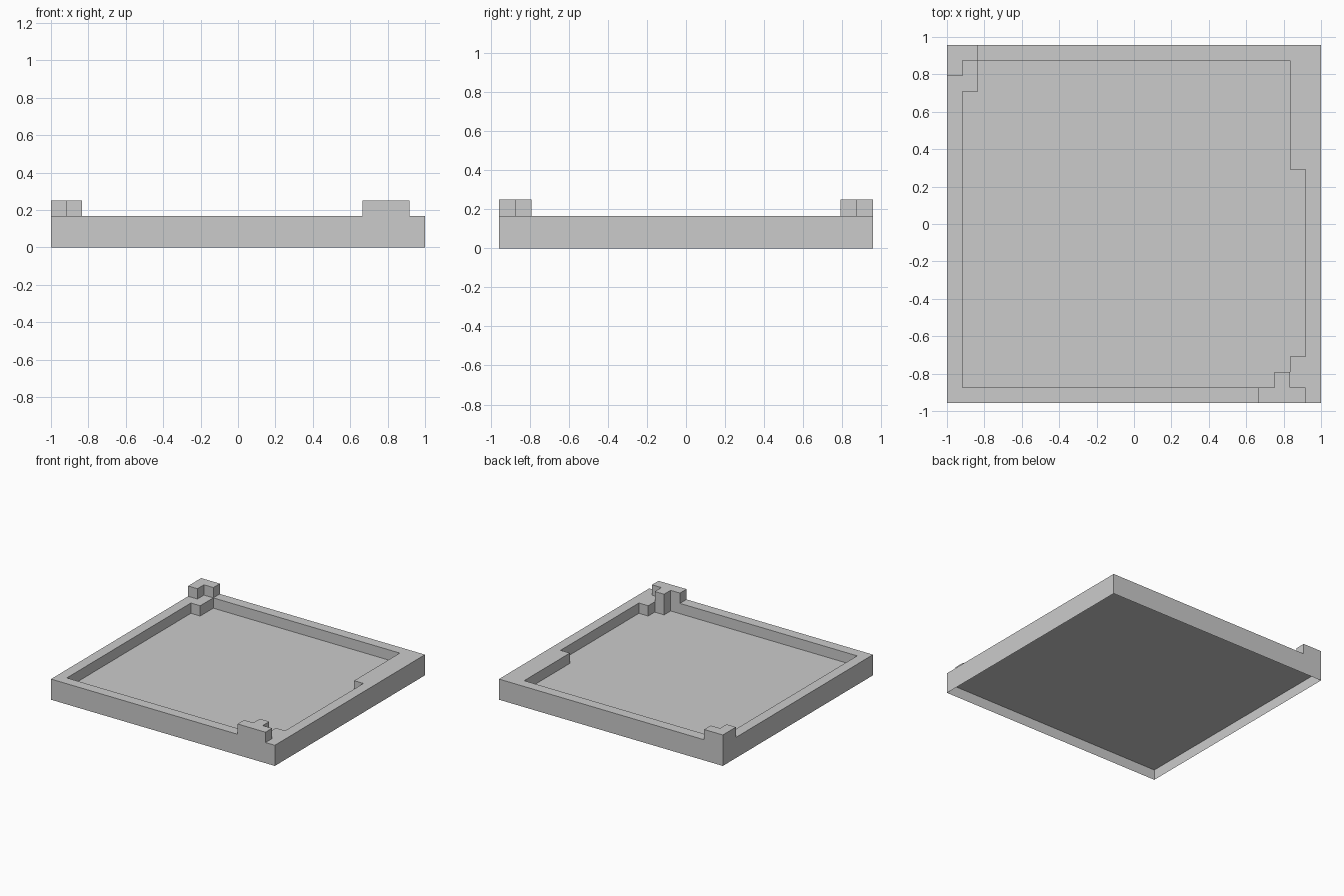
import bpy, bmesh
from math import radians

if "Cube" in bpy.data.objects:
    bpy.data.objects.remove(bpy.data.objects["Cube"])

U = 1 / 12            # one block unit
NX, NY = 24, 23       # tray footprint in blocks

# Floor, one block high
height = [[1] * NY for _ in range(NX)]


def raise_area(x0, y0, x1, y1, h):
    for i in range(x0, x1):
        for j in range(y0, y1):
            height[i][j] = h


# Rim: front, back, left, right
raise_area(0, 0, NX, 1, 2)
raise_area(0, NY - 1, NX, NY, 2)
raise_area(0, 0, 1, NY, 2)
raise_area(NX - 1, 0, NX, NY, 2)
# Rim thickenings: right side, front right corner, back left corner
raise_area(22, 15, 23, 23, 2)
raise_area(22, 1, 23, 3, 2)
raise_area(1, 20, 2, 22, 2)
# Raised front right tab and its inner post
raise_area(20, 0, 23, 1, 3)
raise_area(21, 1, 22, 2, 3)
# Raised back left corner bracket
raise_area(0, 22, 2, 23, 3)
raise_area(0, 21, 1, 22, 3)

bm = bmesh.new()
verts = {}


def face(*points):
    for p in points:
        if p not in verts:
            verts[p] = bm.verts.new(((p[0] - NX / 2) * U, (p[1] - NY / 2) * U, p[2] * U))
    bm.faces.new([verts[p] for p in points])


def level(i, j):
    return height[i][j] if 0 <= i < NX and 0 <= j < NY else 0


for i in range(NX):
    for j in range(NY):
        h = height[i][j]
        a, b, c, d = (i, j), (i + 1, j), (i + 1, j + 1), (i, j + 1)
        # Top of each cell, and the underside of the recessed base below the rim
        face(*[(*p, h) for p in (a, b, c, d)])
        if h > 1:
            face(*[(*p, 1) for p in (d, c, b, a)])
        # Walls wherever the neighbour is lower; the skirt is open underneath
        for p, q, n in ((a, b, (i, j - 1)), (b, c, (i + 1, j)),
                        (c, d, (i, j + 1)), (d, a, (i - 1, j))):
            for z in range(level(*n), h):
                face((*p, z), (*q, z), (*q, z + 1), (*p, z + 1))

# Merge the cells into large flat faces
bmesh.ops.dissolve_limit(bm, angle_limit=radians(1), verts=bm.verts[:], edges=bm.edges[:])

mesh = bpy.data.meshes.new("tray")
bm.to_mesh(mesh)
bm.free()
bpy.context.collection.objects.link(bpy.data.objects.new("tray", mesh))
